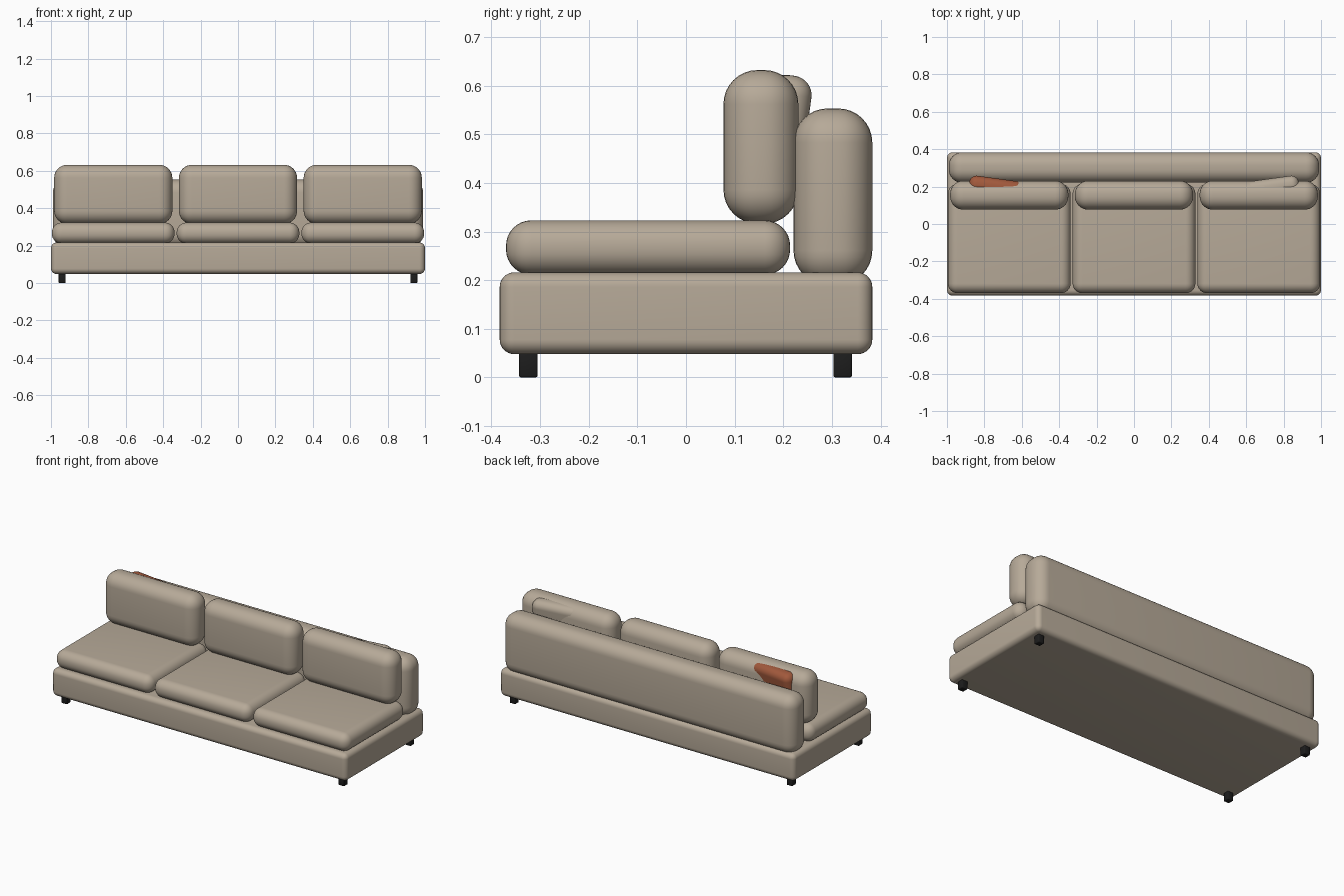
import bpy
import math

old = bpy.data.objects.get("Cube")
if old:
    bpy.data.objects.remove(old, do_unlink=True)


def make_material(name, rgb):
    mat = bpy.data.materials.new(name)
    mat.use_nodes = True
    mat.diffuse_color = (*rgb, 1)
    mat.node_tree.nodes["Principled BSDF"].inputs["Base Color"].default_value = (*rgb, 1)
    return mat


beige = make_material("beige_fabric", (0.47, 0.40, 0.315))
rust = make_material("rust_fabric", (0.36, 0.10, 0.045))
black = make_material("black_legs", (0.012, 0.012, 0.012))


def rounded_box(name, centre, size, radius, mat, segments=8, rotation=(0, 0, 0)):
    """Soft box with bevelled edges and smooth shading."""
    bpy.ops.mesh.primitive_cube_add(size=1, location=centre)
    obj = bpy.context.object
    obj.name = name
    obj.scale = size
    bpy.ops.object.transform_apply(location=False, rotation=False, scale=True)
    obj.rotation_euler = rotation
    bevel = obj.modifiers.new("Round edges", "BEVEL")
    bevel.width = radius
    bevel.segments = segments
    bpy.ops.object.modifier_apply(modifier=bevel.name)
    bpy.ops.object.shade_smooth()
    obj.data.materials.append(mat)
    return obj


# Platform and long backrest
rounded_box("base", (0, 0, 0.132), (2, 0.766, 0.168), 0.03, beige)
rounded_box("backrest", (0, 0.302, 0.372), (1.98, 0.162, 0.362), 0.07, beige)

# Three seats, each with its own back cushion
for label, x in (("right", -0.667), ("middle", 0), ("left", 0.667)):
    rounded_box(f"seat_cushion_{label}", (x, -0.078, 0.267), (0.656, 0.584, 0.112), 0.052, beige)
    rounded_box(f"back_cushion_{label}", (x, 0.154, 0.474), (0.632, 0.154, 0.316), 0.07, beige)

# Throw pillows tucked behind the outer back cushions
for label, side, mat in (("right", -1, rust), ("left", 1, beige)):
    rounded_box(f"throw_pillow_{label}", (side * 0.74, 0.185, 0.482), (0.29, 0.09, 0.28), 0.04, mat,
                rotation=(math.radians(-8), 0, side * math.radians(8)))

# Short legs
for side, x in (("right", -0.94), ("left", 0.94)):
    for end, y in (("front", -0.324), ("back", 0.322)):
        rounded_box(f"{end}_{side}_leg", (x, y, 0.026), (0.038, 0.038, 0.052), 0.004, black, 2)
